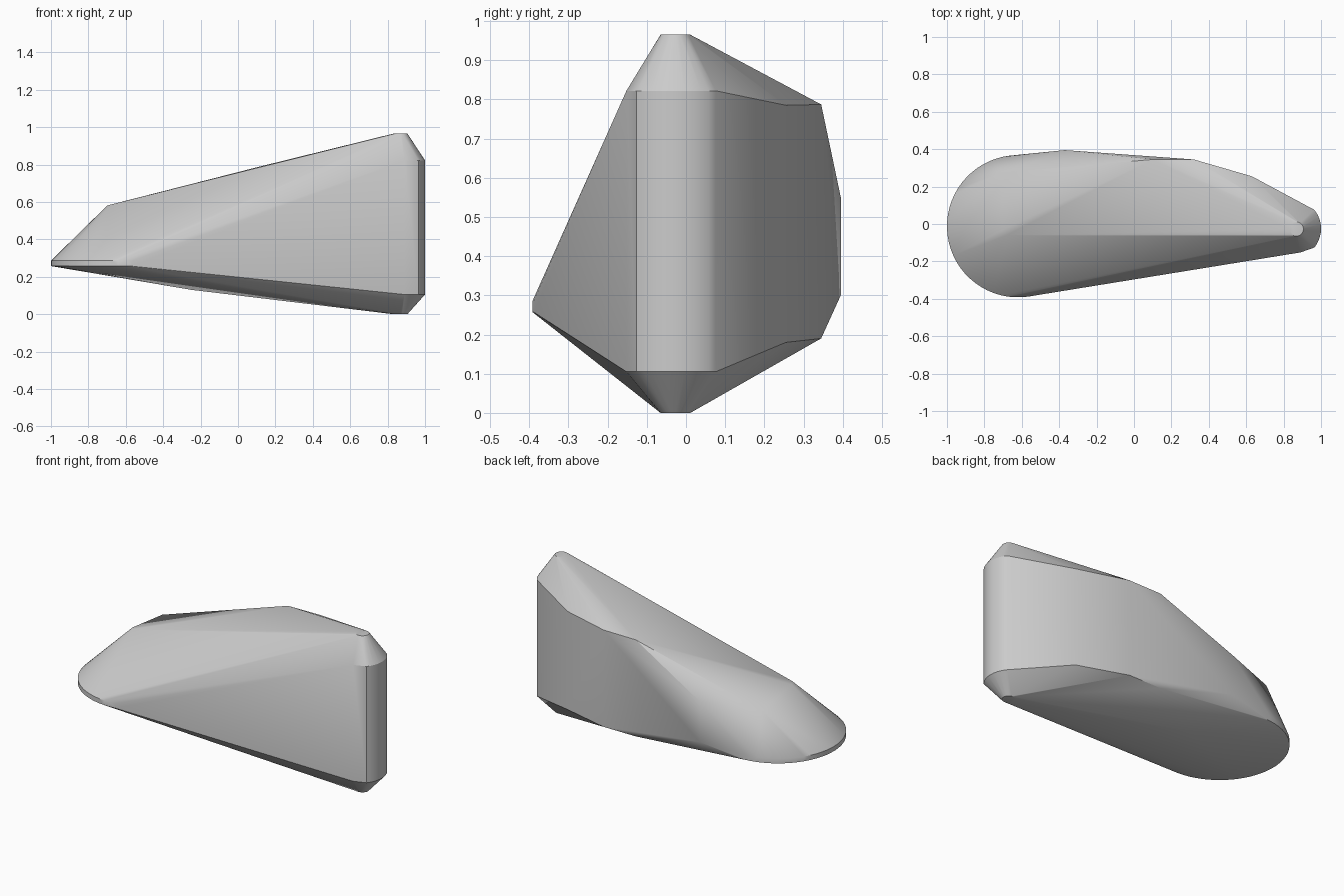
import bpy, bmesh, math

cube = bpy.data.objects.get("Cube")
if cube:
    bpy.data.objects.remove(cube)


def arc(cx, cy, r, z, start=0, end=360, steps=48):
    """Points along a level arc, angles in degrees."""
    angles = [math.radians(start + (end - start) * i / steps) for i in range(steps + 1)]
    return [(cx + r * math.cos(a), cy + r * math.sin(a), z) for a in angles]


points = []

# Thin round toe
for z in (0.257, 0.286):
    points += arc(-0.62, -0.012, 0.38, z, 0, 358, 63)

# Upright rounded heel with small round caps
for z in (0.105, 0.822):
    points += arc(0.84, -0.025, 0.16, z, -39, 39, 10)
    points += [(0.89, -0.152, z)]
for z in (0, 0.965):
    points += arc(0.868, -0.027, 0.038, z, 0, 345, 23)

# Back wall, top and bottom corners
for low, high, x, y in ((0.18, 0.785, 0.63, 0.255),
                        (0.19, 0.787, 0.32, 0.345),
                        (0.19, 0.785, 0.10, 0.345),
                        (0.30, 0.55, -0.37, 0.395)):
    points += [(x, y, low), (x, y, high)]

# Sloping roof end and keel
points += [(-0.71, 0.275, 0.54), (-0.70, -0.03, 0.58),
           (-0.68, -0.06, 0.586), (-0.25, 0.16, 0.13)]

# Wrap the outline points in one faceted shell
bm = bmesh.new()
for p in points:
    bm.verts.new(p)
bmesh.ops.remove_doubles(bm, verts=bm.verts, dist=0.0005)
hull = bmesh.ops.convex_hull(bm, input=bm.verts)
unused = {g for g in hull["geom_interior"] + hull["geom_unused"]
          if isinstance(g, bmesh.types.BMVert)}
bmesh.ops.delete(bm, geom=list(unused), context="VERTS")
bmesh.ops.dissolve_limit(bm, angle_limit=math.radians(0.5),
                         verts=bm.verts, edges=bm.edges)
bmesh.ops.recalc_face_normals(bm, faces=bm.faces)
mesh = bpy.data.meshes.new("wedge_shell")
bm.to_mesh(mesh)
bm.free()

# Plain grey material
grey = bpy.data.materials.new("light_grey")
grey.use_nodes = True
colour = (0.6, 0.6, 0.6, 1)
grey.diffuse_color = colour
grey.node_tree.nodes["Principled BSDF"].inputs["Base Color"].default_value = colour
mesh.materials.append(grey)

shell = bpy.data.objects.new("wedge_shell", mesh)
bpy.context.collection.objects.link(shell)
bpy.ops.object.select_all(action="DESELECT")
shell.select_set(True)
bpy.context.view_layer.objects.active = shell
bpy.ops.object.shade_smooth_by_angle(angle=math.radians(30))
